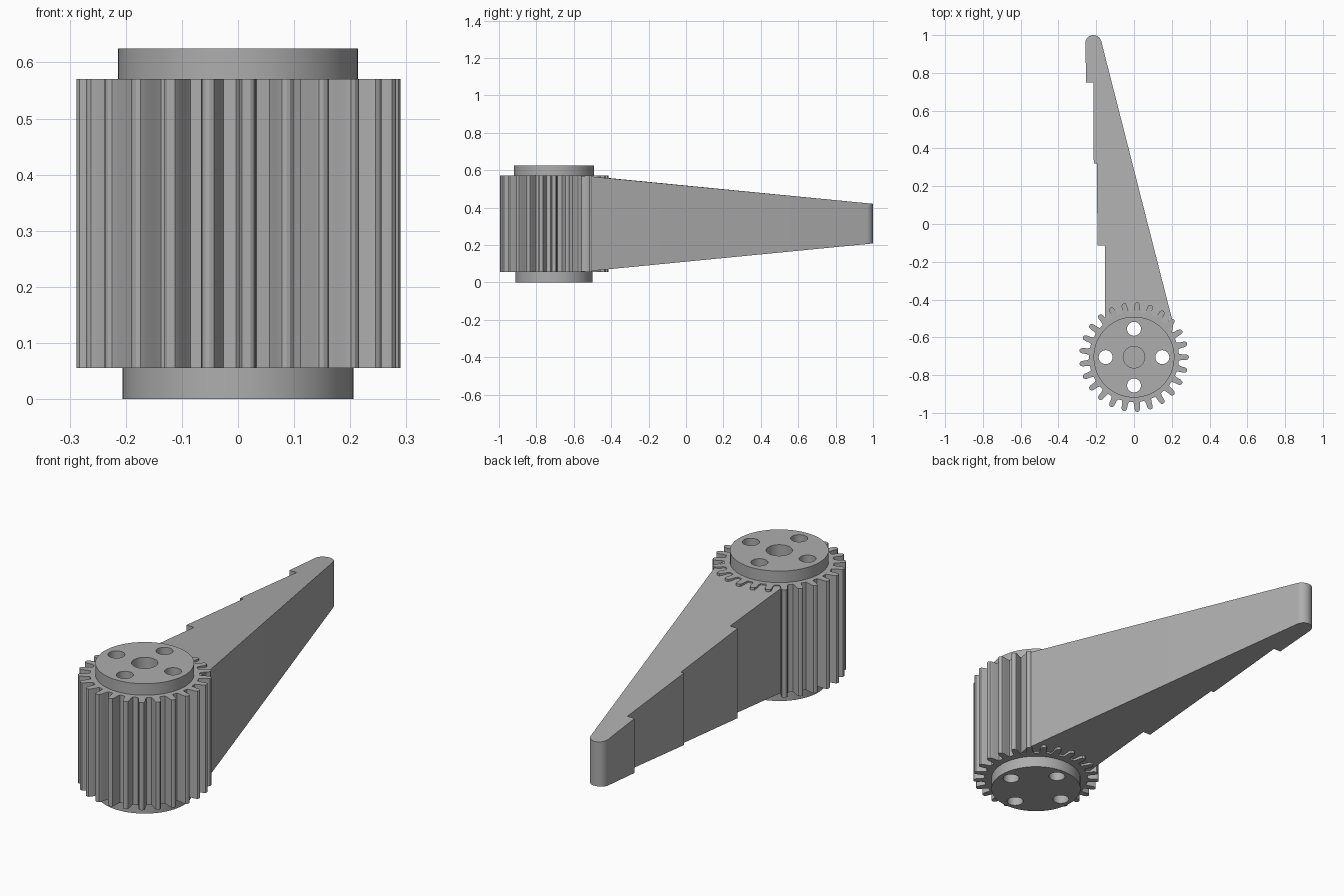
import bpy, bmesh, math
from mathutils import Vector

if "Cube" in bpy.data.objects:
    bpy.data.objects.remove(bpy.data.objects["Cube"])

CY = -0.705           # gear axis position along y
TEETH = 25

grey = bpy.data.materials.new("plain grey")
grey.diffuse_color = (0.42, 0.42, 0.42, 1)
grey.use_nodes = True
grey.node_tree.nodes["Principled BSDF"].inputs["Base Color"].default_value = grey.diffuse_color


def prism(name, pts, bottom, top):
    """Extrude an outline; bottom and top give z for each point."""
    bm = bmesh.new()
    lo = [bm.verts.new((x, y, bottom(y))) for x, y in pts]
    hi = [bm.verts.new((x, y, top(y))) for x, y in pts]
    bm.faces.new(lo[::-1])
    bm.faces.new(hi)
    n = len(pts)
    for i in range(n):
        j = (i + 1) % n
        bm.faces.new((lo[i], lo[j], hi[j], hi[i]))
    bmesh.ops.recalc_face_normals(bm, faces=bm.faces)
    me = bpy.data.meshes.new(name)
    bm.to_mesh(me)
    bm.free()
    me.materials.append(grey)
    ob = bpy.data.objects.new(name, me)
    bpy.context.collection.objects.link(ob)
    return ob


def disc(name, x, y, r, z0, z1, n=64):
    pts = [(x + r * math.cos(a), y + r * math.sin(a))
           for a in (2 * math.pi * i / n for i in range(n))]
    return prism(name, pts, lambda _: z0, lambda _: z1)


def combine(ob, other, op):
    mod = ob.modifiers.new(op.lower(), 'BOOLEAN')
    mod.operation, mod.object, mod.solver = op, other, 'EXACT'
    bpy.context.view_layer.objects.active = ob
    bpy.ops.object.modifier_apply(modifier=mod.name)
    bpy.data.objects.remove(other)


def smooth(ob, deg):
    bpy.ops.object.select_all(action='DESELECT')
    ob.select_set(True)
    bpy.context.view_layer.objects.active = ob
    bpy.ops.object.shade_smooth_by_angle(angle=math.radians(deg))


# Toothed drum: one rounded tooth repeated around the axis
tooth = [(-0.31, 0.238), (-0.24, 0.252), (-0.21, 0.275), (-0.15, 0.286), (-0.05, 0.29),
         (0.05, 0.29), (0.15, 0.286), (0.21, 0.275), (0.24, 0.252), (0.31, 0.238)]
outline = []
for k in range(TEETH):
    for f, r in tooth:
        a = 2 * math.pi * (k + f) / TEETH
        outline.append((r * math.cos(a), CY + r * math.sin(a)))
gear = prism("gear_drum", outline, lambda y: 0.055, lambda y: 0.57)

# Raised hubs at both ends
combine(gear, disc("top_hub", 0, CY, 0.214, 0.35, 0.625), 'UNION')
combine(gear, disc("bottom_hub", 0, CY, 0.206, 0, 0.3), 'UNION')

# Four through holes and a blind centre bore
for k in range(4):
    a = k * math.pi / 2
    combine(gear, disc("hole", 0.15 * math.cos(a), CY + 0.15 * math.sin(a),
                       0.037, -0.1, 0.8, 32), 'DIFFERENCE')
combine(gear, disc("bore", 0, CY, 0.057, 0.1, 0.8, 40), 'DIFFERENCE')
smooth(gear, 30)

# Tapered arm with stepped left edge and rounded tip
tip = Vector((-0.215, 0.957))
arc = [(tip.x + 0.043 * math.cos(a), tip.y + 0.043 * math.sin(a))
       for a in (math.radians(14 + 166 * i / 14) for i in range(15))]
arm_pts = arc + [(-0.253, 0.75), (-0.215, 0.75), (-0.213, 0.32), (-0.197, 0.32),
                 (-0.193, -0.115), (-0.153, -0.115), (-0.153, -0.56),
                 (-0.1, -0.51), (0.1, -0.51), (0.2, -0.58), (0.208, -0.53)]
arm = prism("arm", arm_pts,
            lambda y: max(0.057, 0.208 - (1 - y) * 0.0975),
            lambda y: min(0.568, 0.42 + (1 - y) * 0.0975))
smooth(arm, 20)
